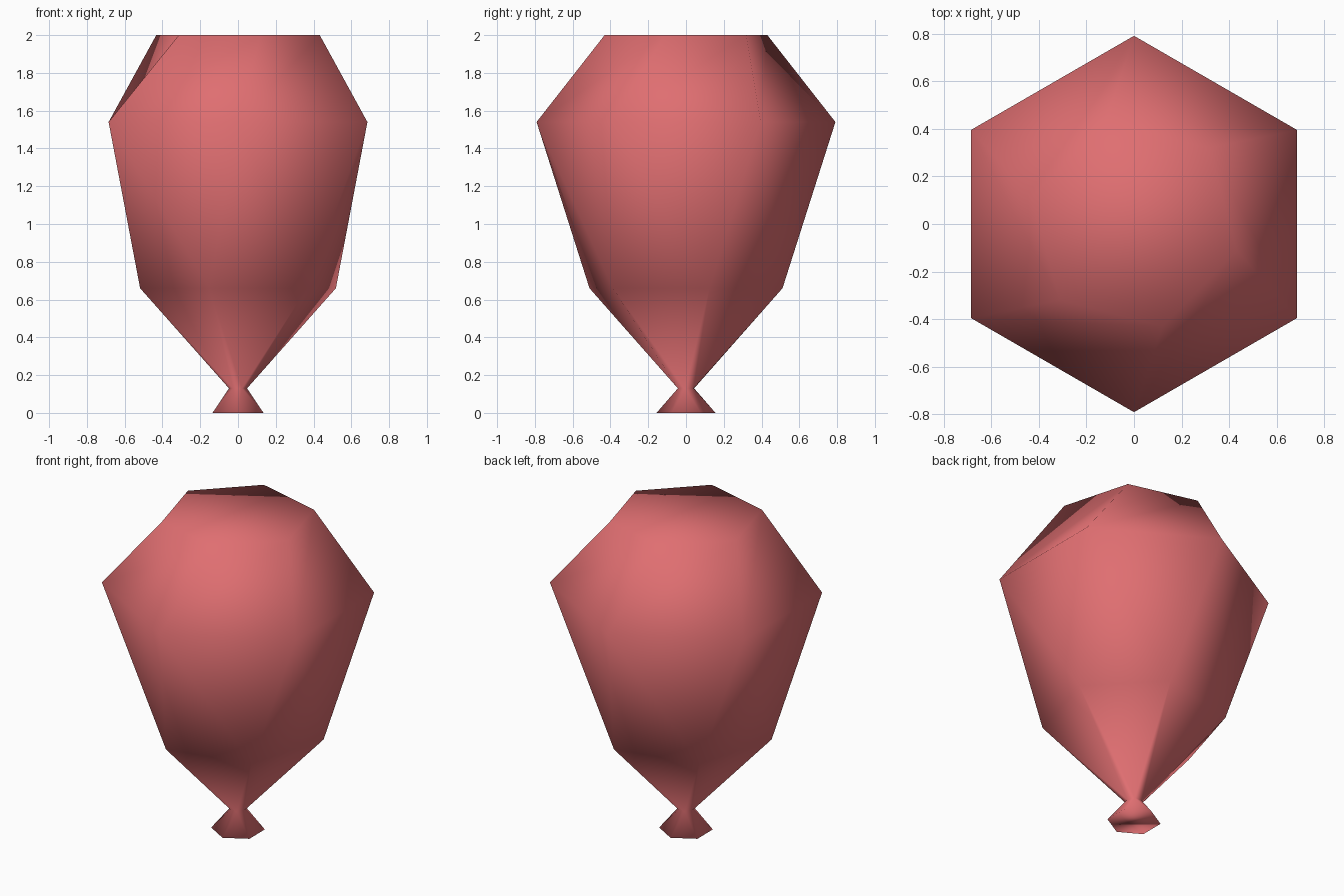
import bpy, bmesh, math

if "Cube" in bpy.data.objects:
    bpy.data.objects.remove(bpy.data.objects["Cube"])

SIDES = 6
# height, radius, twist in degrees for each hexagonal ring, mouth to crown
RINGS = [(0.0, 0.156, -30), (0.13, 0.048, -4), (0.66, 0.533, 13.5),
         (1.54, 0.791, 30), (2.0, 0.447, 45.5)]

red = bpy.data.materials.new("balloon red")
red.diffuse_color = (0.74, 0.157, 0.165, 1)
red.use_nodes = True
red.node_tree.nodes["Principled BSDF"].inputs["Base Color"].default_value = red.diffuse_color

bm = bmesh.new()


def ring(z, radius, twist):
    angles = [math.radians(twist + 360 / SIDES * k) for k in range(SIDES)]
    return [bm.verts.new((radius * math.cos(a), radius * math.sin(a), z)) for a in angles]


rings = [ring(*r) for r in RINGS]

# twisted side bands; the crown band folds inwards along its long diagonals
for level, (low, high) in enumerate(zip(rings, rings[1:])):
    for k in range(SIDES):
        n = (k + 1) % SIDES
        a, b, c, d = low[k], low[n], high[n], high[k]
        if level == len(RINGS) - 2:
            bm.faces.new((a, b, c))
            bm.faces.new((a, c, d))
        else:
            bm.faces.new((a, b, d))
            bm.faces.new((b, c, d))

# flat mouth and crown
bm.faces.new(rings[0][::-1])
bm.faces.new(rings[-1])

for f in bm.faces:
    f.smooth = True

mesh = bpy.data.meshes.new("balloon")
bm.to_mesh(mesh)
bm.free()
mesh.materials.append(red)
bpy.context.collection.objects.link(bpy.data.objects.new("balloon", mesh))
